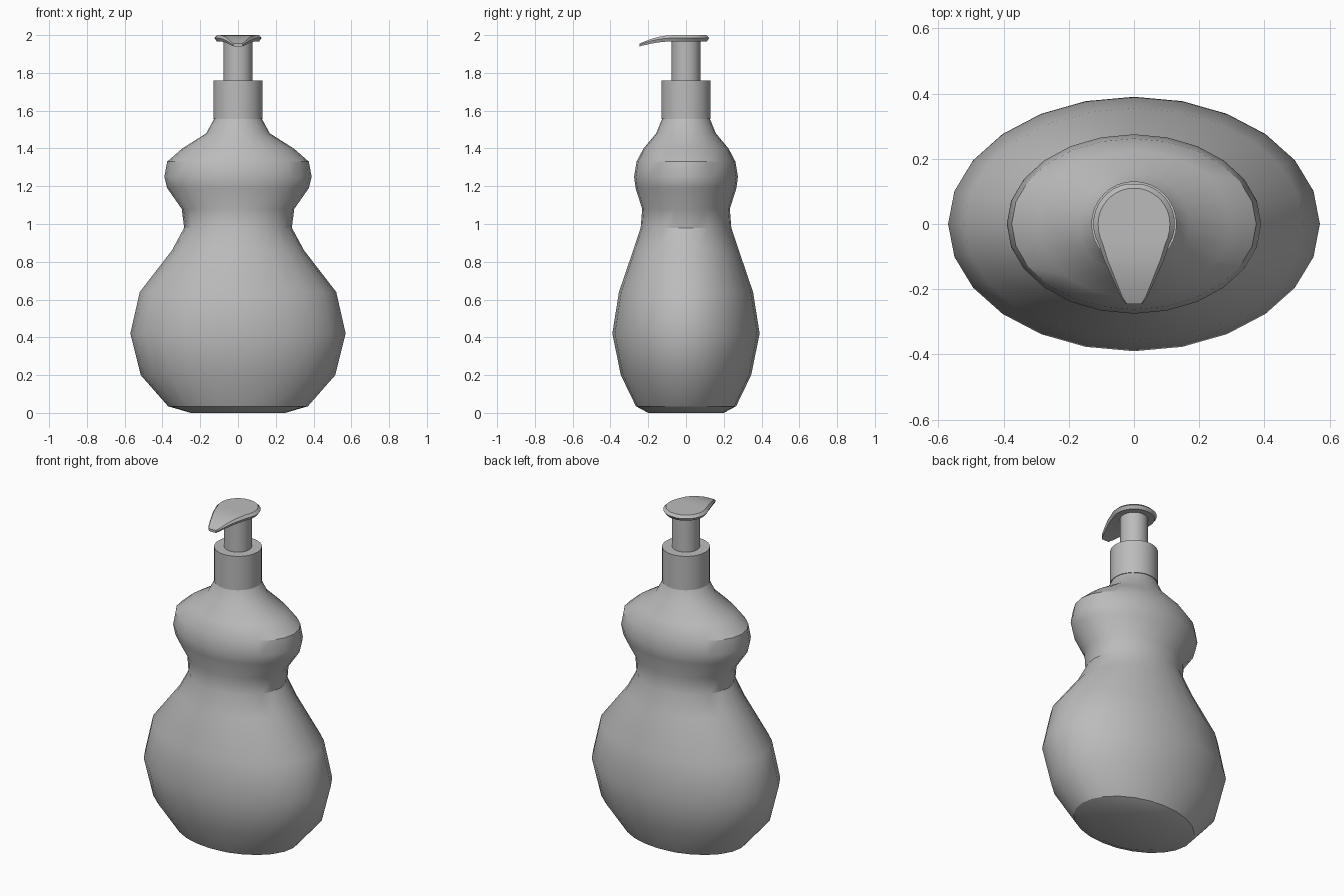
import bpy, bmesh, math

cube = bpy.data.objects.get("Cube")
if cube:
    bpy.data.objects.remove(cube, do_unlink=True)

grey = bpy.data.materials.new("plain grey")
grey.use_nodes = True
colour = (0.5, 0.5, 0.5, 1)
grey.diffuse_color = colour
grey.node_tree.nodes["Principled BSDF"].inputs["Base Color"].default_value = colour


def finish(name, bm):
    """Turn a bmesh into a smooth shaded object with sharp edges kept."""
    bmesh.ops.recalc_face_normals(bm, faces=bm.faces)
    mesh = bpy.data.meshes.new(name)
    bm.to_mesh(mesh)
    bm.free()
    mesh.materials.append(grey)
    obj = bpy.data.objects.new(name, mesh)
    bpy.context.collection.objects.link(obj)
    bpy.ops.object.select_all(action='DESELECT')
    obj.select_set(True)
    bpy.context.view_layer.objects.active = obj
    bpy.ops.object.shade_smooth_by_angle(angle=math.radians(30))
    return obj


def bridge(bm, loops):
    """Join successive closed loops of vertices with quads."""
    for a, b in zip(loops, loops[1:]):
        for i in range(len(a)):
            j = (i + 1) % len(a)
            bm.faces.new((a[i], a[j], b[j], b[i]))


def oval_loft(name, profile, sides):
    """Stack oval rings given as (height, half width, half depth)."""
    bm = bmesh.new()
    loops = []
    for z, rx, ry in profile:
        angles = [math.tau * i / sides for i in range(sides)]
        loops.append([bm.verts.new((rx * math.cos(a), ry * math.sin(a), z)) for a in angles])
    bridge(bm, loops)
    bm.faces.new(loops[0])
    bm.faces.new(loops[-1])
    return finish(name, bm)


# Waisted oval bottle
oval_loft("bottle_body", [
    (0.0, 0.25, 0.20), (0.035, 0.37, 0.265), (0.20, 0.515, 0.345),
    (0.42, 0.57, 0.39), (0.64, 0.52, 0.355), (0.86, 0.35, 0.28),
    (0.98, 0.285, 0.24), (1.08, 0.298, 0.232), (1.19, 0.375, 0.267),
    (1.25, 0.39, 0.275), (1.33, 0.375, 0.262), (1.40, 0.295, 0.225),
    (1.48, 0.168, 0.158), (1.56, 0.125, 0.125)], 24)

# Screw collar and pump stem
oval_loft("collar", [(1.555, 0.131, 0.131), (1.76, 0.131, 0.131)], 32)
oval_loft("pump_stem", [(1.75, 0.076, 0.076), (1.985, 0.076, 0.076)], 32)

# Teardrop pump head: half outline from the back round to the spout tip
half = []
for deg in range(80, -31, -10):
    a = math.radians(deg)
    half.append((0.125 * math.cos(a), 0.125 * math.sin(a)))
half += [(0.092, -0.11), (0.076, -0.145), (0.058, -0.185), (0.04, -0.225), (0.025, -0.245)]

bm = bmesh.new()
layers = []
# Each layer: side inset, height, droop at the tip
for inset, z, droop in [(0.9, 1.967, 0.027), (1.0, 1.985, 0.035), (0.88, 2.0, 0.045)]:
    side = []
    for x, y in half:
        t = max(0, (-y - 0.06) / 0.185)
        y *= inset if y > 0 else 1
        side.append((x * inset, y, z - droop * t * t))
    right = [bm.verts.new(p) for p in side]
    left = [bm.verts.new((-x, y, h)) for x, y, h in side]
    layers.append((right, left))
bridge(bm, [r + l[::-1] for r, l in layers])
for r, l in (layers[0], layers[-1]):
    for i in range(len(r) - 1):
        bm.faces.new((r[i], r[i + 1], l[i + 1], l[i]))
finish("pump_head", bm)
